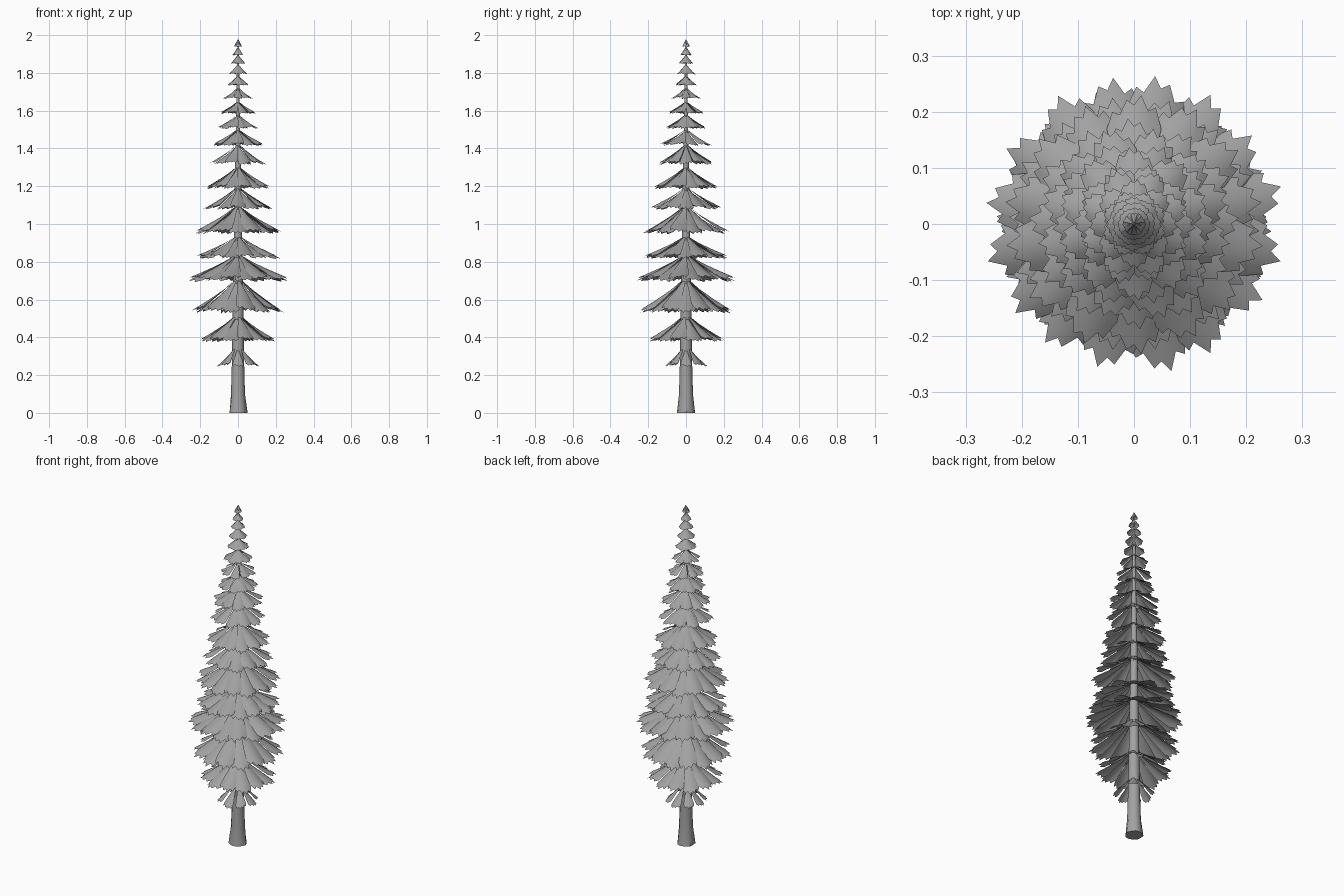
import bpy, bmesh, math, random
from mathutils import Vector, Matrix

random.seed(4)
cube = bpy.data.objects.get("Cube")
if cube:
    bpy.data.objects.remove(cube, do_unlink=True)

# One flat grey for the whole tree
GREY = (0.36, 0.36, 0.36, 1)
grey = bpy.data.materials.new("plain grey")
grey.use_nodes = True
grey.diffuse_color = GREY
grey.node_tree.nodes["Principled BSDF"].inputs["Base Color"].default_value = GREY


def finish(name, bm):
    mesh = bpy.data.meshes.new(name)
    bm.to_mesh(mesh)
    bm.free()
    mesh.materials.append(grey)
    obj = bpy.data.objects.new(name, mesh)
    bpy.context.collection.objects.link(obj)
    bpy.ops.object.select_all(action="DESELECT")
    obj.select_set(True)
    bpy.context.view_layer.objects.active = obj
    bpy.ops.object.shade_smooth_by_angle(angle=math.radians(50))
    return obj


# Trunk: flared foot, long taper, pointed top
SIDES = 12
TRUNK = [(0, 0.048), (0.025, 0.045), (0.1, 0.037), (0.25, 0.033), (0.6, 0.027),
         (1.1, 0.019), (1.6, 0.01), (1.9, 0.005)]


def trunk_radius(z):
    for (z0, r0), (z1, r1) in zip(TRUNK, TRUNK[1:]):
        if z <= z1:
            return r0 + (r1 - r0) * (z - z0) / (z1 - z0)
    return 0.003


bm = bmesh.new()
rings = []
for z, r in TRUNK:
    ring = []
    for i in range(SIDES):
        a = math.tau * i / SIDES
        rr = r * (1 + (0.06 * math.cos(5 * a) if z < 0.05 else 0))
        ring.append(bm.verts.new((rr * math.cos(a), rr * math.sin(a), z)))
    rings.append(ring)
tip = bm.verts.new((0, 0, 2))
bm.faces.new(rings[0][::-1])
for i in range(SIDES):
    j = (i + 1) % SIDES
    for low, high in zip(rings, rings[1:]):
        bm.faces.new((low[i], low[j], high[j], high[i]))
    bm.faces.new((rings[-1][i], rings[-1][j], tip))
finish("trunk", bm)

# Leaf outline: (distance along, half width), then a jagged end row
ROWS = [(0, 0.12), (0.25, 0.42), (0.5, 0.76), (0.72, 1.0)]
COLUMNS = [-1, -0.66, -0.33, 0, 0.33, 0.66, 1]
JAGGED = [0.86, 0.84, 0.96, 0.92, 1.0, 0.87, 0.9]


def add_leaf(bm, angle, reach, z_top, z_tip, half):
    """One drooping, arched leaf with a toothed end, hung from the trunk."""
    start = trunk_radius(z_top) * 0.7
    teeth = JAGGED if random.random() < 0.5 else JAGGED[::-1]
    turn = Matrix.Rotation(angle, 3, "Z")
    twist = random.uniform(-0.12, 0.12)
    grid = []
    for k in range(len(ROWS) + 1):
        row = []
        for c, v in enumerate(COLUMNS):
            u, w = ROWS[k] if k < len(ROWS) else (teeth[c], 0.8)
            side = v * w * half
            drop = (z_top - z_tip) * u ** 0.85
            arch = half * (0.38 * (v * w) ** 2 - twist * v * w)
            p = Vector((start + (reach - start) * u, side, z_top - drop - arch))
            row.append(bm.verts.new(turn @ p))
        grid.append(row)
    for low, high in zip(grid, grid[1:]):
        for c in range(len(COLUMNS) - 1):
            bm.faces.new((low[c], high[c], high[c + 1], low[c + 1]))


# Whorls of leaves: reach, lowest height, height at trunk, number of leaves
TIERS = [(0.115, 0.24, 0.34, 8), (0.207, 0.37, 0.50, 12), (0.25, 0.52, 0.69, 14),
         (0.27, 0.69, 0.82, 16), (0.228, 0.81, 0.92, 14), (0.234, 0.94, 1.08, 14),
         (0.19, 1.07, 1.18, 12), (0.175, 1.18, 1.29, 12), (0.15, 1.31, 1.41, 10),
         (0.14, 1.41, 1.49, 10), (0.11, 1.50, 1.57, 10), (0.1, 1.58, 1.64, 8),
         (0.08, 1.66, 1.715, 8), (0.06, 1.73, 1.78, 8), (0.05, 1.79, 1.84, 8),
         (0.04, 1.845, 1.89, 8), (0.03, 1.89, 1.935, 6), (0.02, 1.935, 1.975, 6)]

for n, (reach, low, top, count) in enumerate(TIERS, 1):
    bm = bmesh.new()
    half = 0.01 + 0.165 * reach
    for i in range(count):
        angle = math.tau * (i + (0.5 if n % 2 == 0 else 0)) / count
        lift = 0.05 * reach * (i % 2)
        stretch = random.uniform(0.97, 1.0)
        add_leaf(bm, angle, reach * stretch, top + lift,
                 low + 0.2 * half + lift, half)
    finish("leaf_whorl_%02d" % n, bm)
